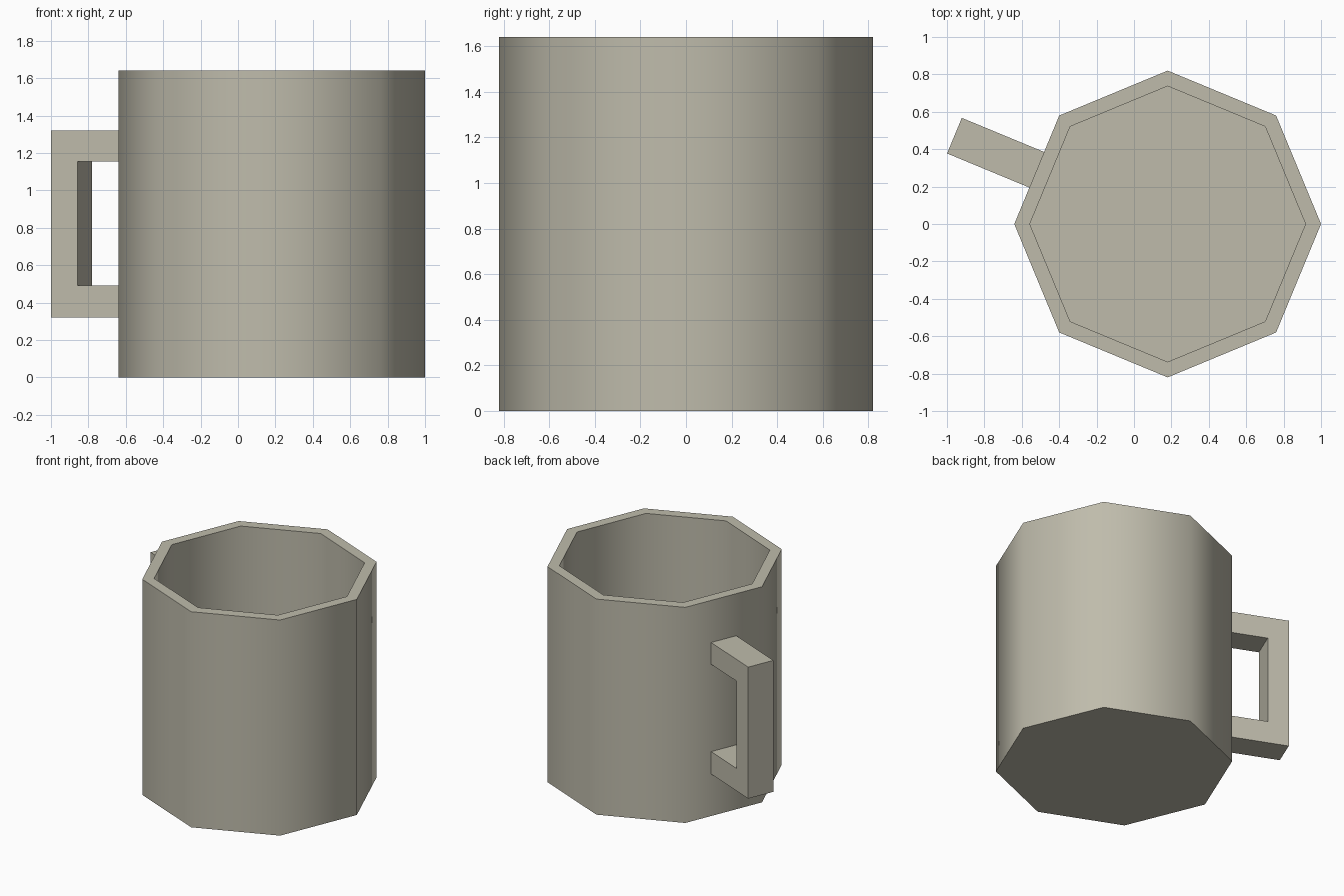
import bpy, bmesh, math
from mathutils import Matrix

if "Cube" in bpy.data.objects:
    bpy.data.objects.remove(bpy.data.objects["Cube"])

clay = bpy.data.materials.new("warm_grey_clay")
clay.diffuse_color = (0.52, 0.50, 0.41, 1)
clay.use_nodes = True
clay.node_tree.nodes["Principled BSDF"].inputs["Base Color"].default_value = clay.diffuse_color

CX, SIDES = 0.18, 8          # mug axis and number of sides
R_OUT, R_IN = 0.82, 0.737
HEIGHT, FLOOR = 1.64, 0.08


def add_object(name, bm):
    bmesh.ops.recalc_face_normals(bm, faces=bm.faces)
    mesh = bpy.data.meshes.new(name)
    bm.to_mesh(mesh)
    bm.free()
    mesh.materials.append(clay)
    ob = bpy.data.objects.new(name, mesh)
    bpy.context.collection.objects.link(ob)
    return ob


# Mug body: octagonal rings from the base, up the outside, down the inside
bm = bmesh.new()
rings = []
for r, z in [(R_OUT, 0), (R_OUT, HEIGHT), (R_IN, HEIGHT), (R_IN, FLOOR)]:
    rings.append([bm.verts.new((CX + r * math.cos(math.tau * i / SIDES),
                                r * math.sin(math.tau * i / SIDES), z))
                  for i in range(SIDES)])
for a, b in zip(rings, rings[1:]):
    for i in range(SIDES):
        j = (i + 1) % SIDES
        bm.faces.new((a[i], a[j], b[j], b[i]))
bm.faces.new(rings[0])
bm.faces.new(rings[-1])
body = add_object("mug_body", bm)
bpy.context.view_layer.objects.active = body
body.select_set(True)
bpy.ops.object.shade_smooth_by_angle(angle=math.radians(50))

# Handle: square C profile, extruded sideways and turned to face one flat side
W, ROOT, TIP, GRIP = 0.206, 0.72, 1.234, 0.152
profile = [(ROOT, 0.32), (TIP, 0.32), (TIP, 1.32), (ROOT, 1.32),
           (ROOT, 1.155), (TIP - GRIP, 1.155), (TIP - GRIP, 0.49), (ROOT, 0.49)]
bm = bmesh.new()
face = bm.faces.new([bm.verts.new((x, -W / 2, z)) for x, z in profile])
ext = bmesh.ops.extrude_face_region(bm, geom=[face])
bmesh.ops.translate(bm, vec=(0, W, 0),
                    verts=[v for v in ext["geom"] if isinstance(v, bmesh.types.BMVert)])
bmesh.ops.transform(bm, verts=bm.verts, matrix=Matrix.Translation((CX, 0, 0))
                    @ Matrix.Rotation(math.radians(157.5), 4, 'Z'))
add_object("handle", bm)
